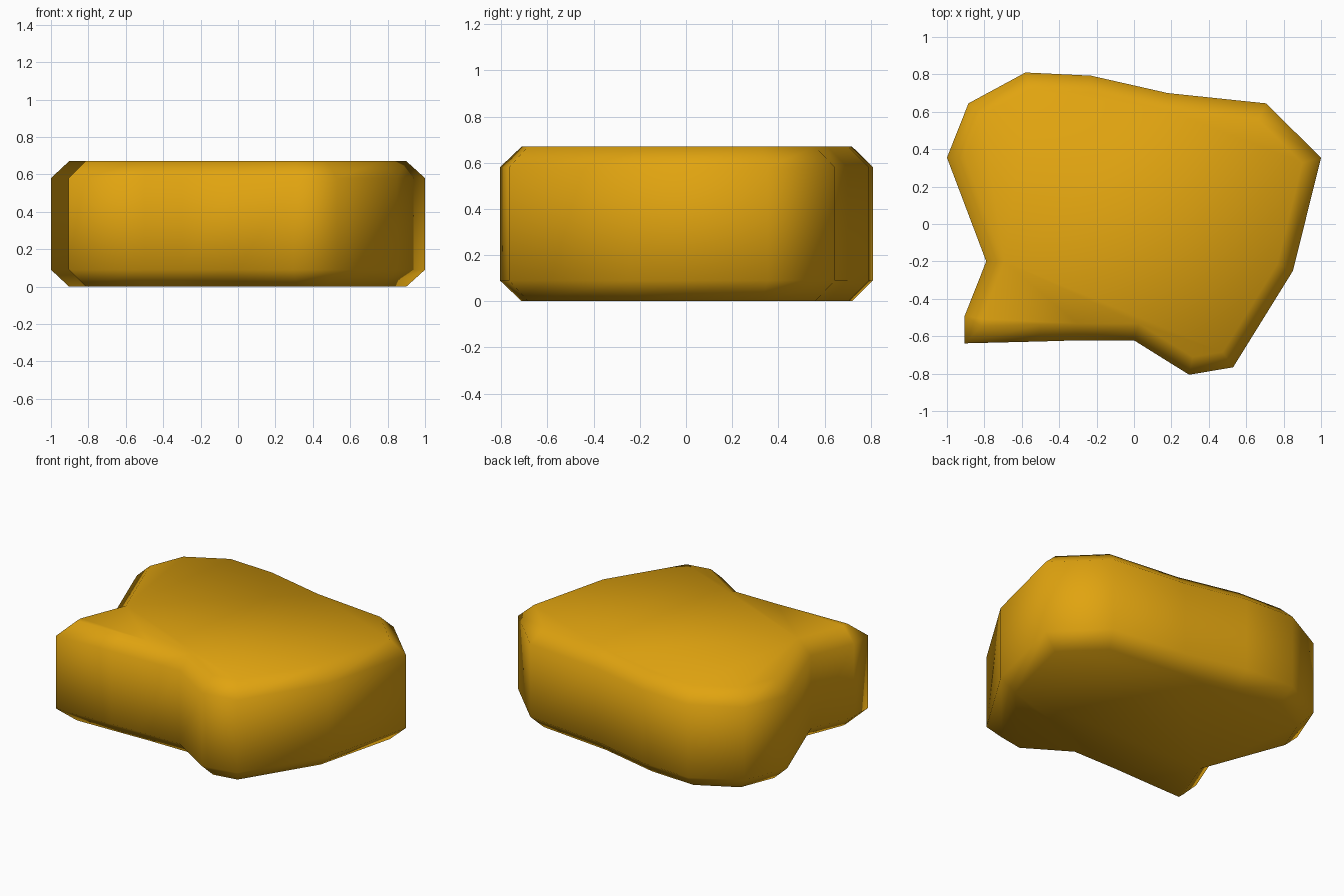
import bpy, bmesh
from mathutils import Vector

if "Cube" in bpy.data.objects:
    bpy.data.objects.remove(bpy.data.objects["Cube"])

# Outline seen from above, counter-clockwise
OUTLINE = [Vector(p) for p in [
    (-0.905, -0.638), (-0.5, -0.628), (-0.3, -0.622), (0.0, -0.622),
    (0.295, -0.806), (0.53, -0.766), (0.85, -0.25), (1.0, 0.355),
    (0.705, 0.645), (0.18, 0.70), (-0.23, 0.793), (-0.58, 0.81),
    (-0.885, 0.645), (-1.0, 0.355), (-0.79, -0.20), (-0.905, -0.49)]]
HEIGHT, BEVEL = 0.67, 0.09


def inset(points, d):
    """Mitred inward offset of a counter-clockwise outline."""
    result = []
    for i, p in enumerate(points):
        a = (p - points[i - 1]).normalized()
        b = (points[(i + 1) % len(points)] - p).normalized()
        na, nb = Vector((-a.y, a.x)), Vector((-b.y, b.x))
        result.append(p + (na + nb) * d / (1 + na.dot(nb)))
    return result


# Stone body: chamfered bottom, straight wall, chamfered top
bm = bmesh.new()
inner = inset(OUTLINE, BEVEL)
layers = [(inner, 0), (OUTLINE, BEVEL), (OUTLINE, HEIGHT - BEVEL), (inner, HEIGHT)]
rings = [[bm.verts.new((p.x, p.y, z)) for p in pts] for pts, z in layers]
n = len(OUTLINE)
for low, high in zip(rings, rings[1:]):
    for i in range(n):
        j = (i + 1) % n
        bm.faces.new((low[i], low[j], high[j], high[i]))
bm.faces.new(rings[-1])
bm.faces.new(rings[0][::-1])
for f in bm.faces:
    f.smooth = True

mesh = bpy.data.meshes.new("stone")
bm.to_mesh(mesh)
bm.free()

# Amber colour
amber = bpy.data.materials.new("amber")
amber.diffuse_color = (0.75, 0.37, 0.005, 1)
amber.use_nodes = True
amber.node_tree.nodes["Principled BSDF"].inputs["Base Color"].default_value = amber.diffuse_color
mesh.materials.append(amber)
bpy.context.collection.objects.link(bpy.data.objects.new("stone", mesh))
